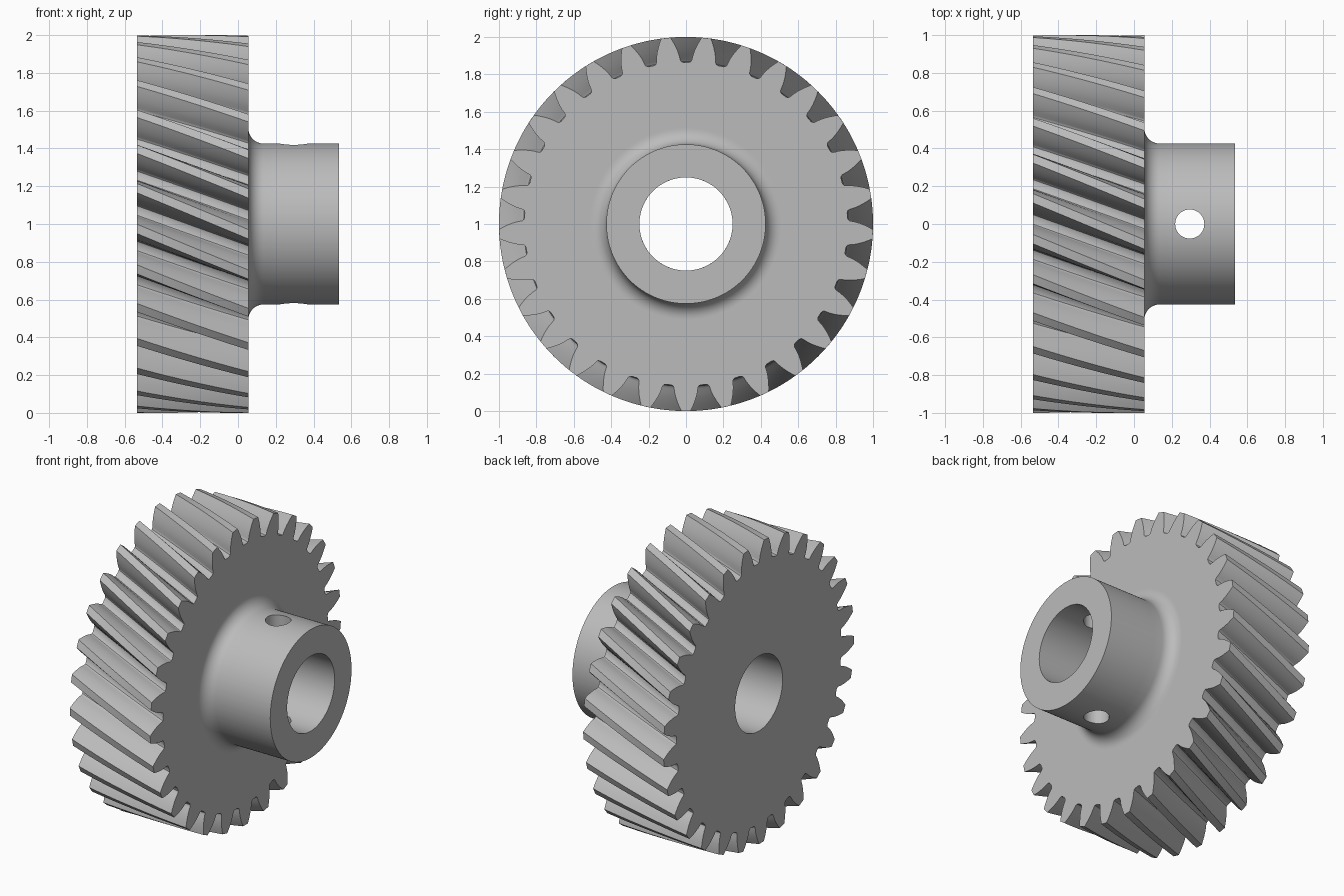
import bpy, bmesh, math
from math import cos, sin, tan, pi
from mathutils import Matrix

cube = bpy.data.objects.get("Cube")
if cube:
    bpy.data.objects.remove(cube, do_unlink=True)

# Main dimensions, axis along x at z = 1
TEETH = 29
X_BACK, X_FACE, X_END = -0.535, 0.055, 0.535
TIP_R, PITCH_R, ROOT_R = 1.0, 0.94, 0.864
HUB_R, BORE_R, FILLET = 0.426, 0.249, 0.08
TWIST = 0.245
SLICES = 12
PRESSURE = math.radians(21.4)
BASE_R = PITCH_R * cos(PRESSURE)


def metal(name, value):
    mat = bpy.data.materials.new(name)
    mat.use_nodes = True
    colour = (value, value, value, 1)
    mat.diffuse_color = colour
    mat.node_tree.nodes["Principled BSDF"].inputs["Base Color"].default_value = colour
    return mat


def half_angle(r):
    """Half the angle a tooth spans at radius r, from the involute curve."""
    a = math.acos(min(1, BASE_R / r))
    return pi / (2 * TEETH) + (tan(PRESSURE) - PRESSURE) - (tan(a) - a)


def tooth_outline():
    """Polar points of the whole toothed edge, a gap centred at the top."""
    pitch = 2 * pi / TEETH
    flank = [(-half_angle(r), r) for r in (0.882, 0.905, 0.93, 0.955, 0.98, TIP_R)]
    edge = half_angle(BASE_R)
    gap = pitch / 2 - edge
    # rounded root corner
    root = [(-pitch / 2, ROOT_R), (-edge - gap * 0.55, ROOT_R),
            (-edge - gap * 0.2, ROOT_R + 0.004), (-edge - gap * 0.04, ROOT_R + 0.011)]
    left = root + flank
    right = [(-a, r) for a, r in reversed(left[1:])]
    tooth = left + right
    return [(pi / 2 + (i + 0.5) * pitch + a, r) for i in range(TEETH) for a, r in tooth]


OUTLINE = tooth_outline()


def ring(bm, x, radius=None):
    """A ring of points at x: toothed when no radius is given."""
    turn = TWIST * (min(x, X_FACE) - X_FACE) / (X_FACE - X_BACK)
    return [bm.verts.new((x, (radius or r) * cos(a + turn), 1 + (radius or r) * sin(a + turn)))
            for a, r in OUTLINE]


# Toothed wheel, filleted hub and bore as one closed ring of sections
xs = [X_BACK + (X_FACE - X_BACK) * i / SLICES for i in range(SLICES + 1)]
sections = [(x, None) for x in xs]
sections.append((X_FACE, HUB_R + FILLET + 0.008))
for i in range(9):
    t = pi / 2 * i / 8
    sections.append((X_FACE + FILLET * (1 - cos(t)), HUB_R + FILLET * (1 - sin(t))))
sections += [(x, HUB_R) for x in (0.2, 0.39, X_END)]
sections += [(x, BORE_R) for x in (X_END, 0.39, 0.2)]
sections += [(x, BORE_R) for x in reversed(xs)]

bm = bmesh.new()
rings = [ring(bm, x, r) for x, r in sections]
count = len(OUTLINE)
for a, b in zip(rings, rings[1:] + rings[:1]):
    for i in range(count):
        j = (i + 1) % count
        bm.faces.new((a[i], a[j], b[j], b[i]))
bmesh.ops.recalc_face_normals(bm, faces=bm.faces)
mesh = bpy.data.meshes.new("helical_gear")
bm.to_mesh(mesh)
bm.free()
gear = bpy.data.objects.new("helical_gear", mesh)
bpy.context.collection.objects.link(gear)
mesh.materials.append(metal("grey_steel", 0.5))

# Set screw hole through both walls of the hub
bm = bmesh.new()
bmesh.ops.create_cone(bm, cap_ends=True, segments=48, radius1=0.077, radius2=0.077,
                      depth=1.4, matrix=Matrix.Translation((0.295, 0, 1)))
cut_mesh = bpy.data.meshes.new("screw_hole_cutter")
bm.to_mesh(cut_mesh)
bm.free()
cutter = bpy.data.objects.new("screw_hole_cutter", cut_mesh)
bpy.context.collection.objects.link(cutter)
cutter.hide_render = True

hole = gear.modifiers.new("screw_hole", "BOOLEAN")
hole.operation = "DIFFERENCE"
hole.solver = "EXACT"
hole.object = cutter
bpy.ops.object.select_all(action="DESELECT")
gear.select_set(True)
bpy.context.view_layer.objects.active = gear
bpy.ops.object.modifier_apply(modifier=hole.name)
bpy.data.objects.remove(cutter, do_unlink=True)
bpy.ops.object.shade_smooth_by_angle(angle=math.radians(30))
